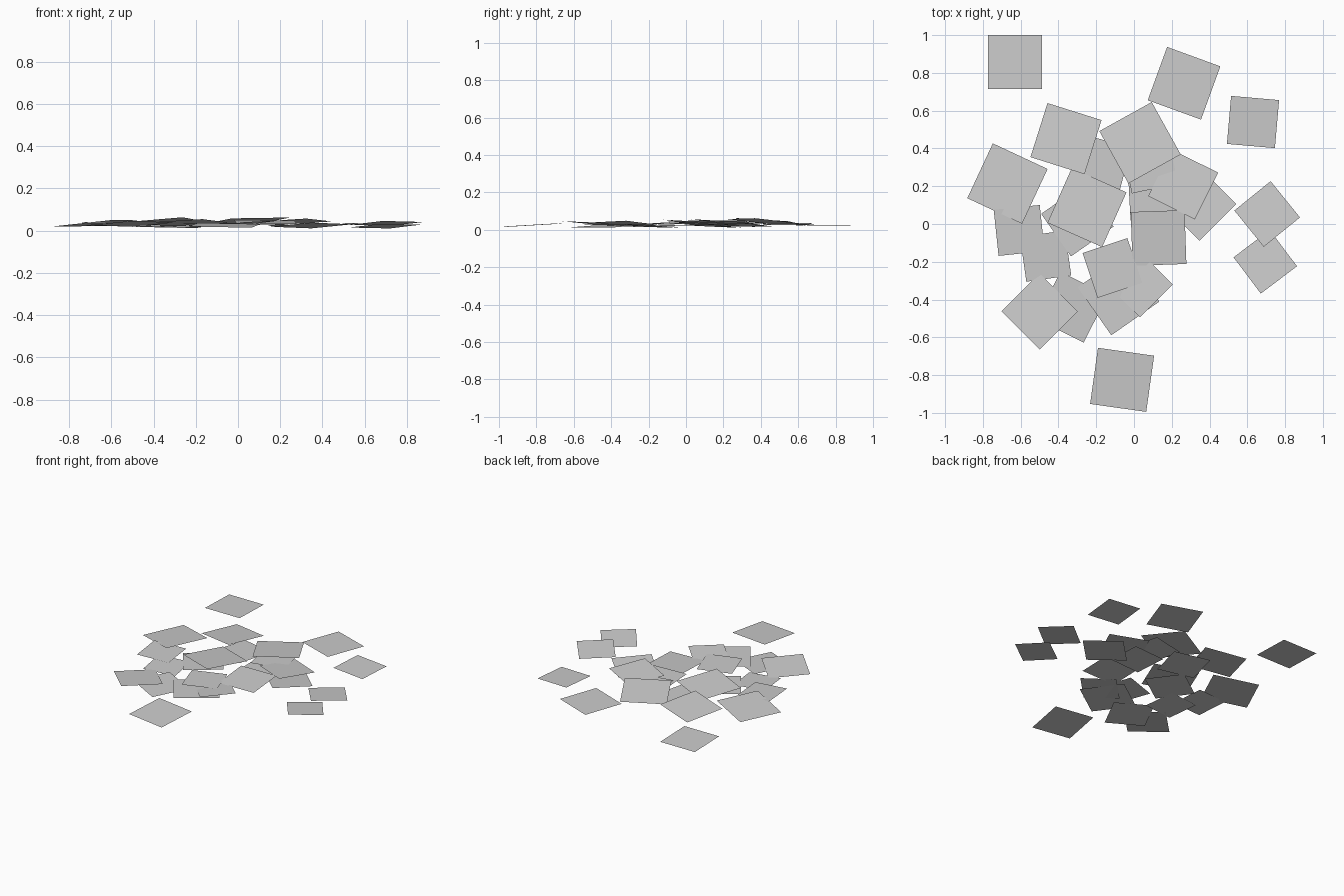
import bpy, bmesh
from math import radians
from mathutils import Matrix, Vector

cube = bpy.data.objects.get("Cube")
if cube:
    bpy.data.objects.remove(cube)

# Single plain grey for every sheet
grey = bpy.data.materials.new("plain_grey")
grey.use_nodes = True
grey.diffuse_color = (0.6, 0.6, 0.6, 1)
bsdf = next(n for n in grey.node_tree.nodes if n.type == 'BSDF_PRINCIPLED')
bsdf.inputs["Base Color"].default_value = (0.6, 0.6, 0.6, 1)
bsdf.inputs["Roughness"].default_value = 0.8

# Tilts: slope of the sheet along x and along y
LEVEL = (0.01, -0.01)
BACK_LOW = (0.03, -0.07)
RIGHT_HIGH = (0.09, -0.04)
STEEP = (0.06, -0.08)
FRONT_LOW = (-0.01, 0.06)
LEFT_HIGH = (-0.03, 0.02)


def sheet(name, x, y, z, size, angle, tilt):
    """A thin square sheet turned about z and leaning by the given slopes."""
    bm = bmesh.new()
    bmesh.ops.create_grid(bm, x_segments=1, y_segments=1, size=size / 2,
                          matrix=Matrix.Rotation(radians(angle), 4, 'Z'))
    for v in bm.verts:
        v.co.z = max(v.co.x * tilt[0] + v.co.y * tilt[1], 0.002 - z)
        v.co += Vector((x, y, z))
    mesh = bpy.data.meshes.new(name)
    bm.to_mesh(mesh)
    bm.free()
    mesh.materials.append(grey)
    obj = bpy.data.objects.new(name, mesh)
    bpy.context.collection.objects.link(obj)


# Loose outer sheets
sheet("sheet_back_right_corner", -0.63, 0.857, 0.026, 0.286, 0, (0.0, -0.03))
sheet("sheet_back_left", 0.265, 0.745, 0.025, 0.30, -20, LEVEL)
sheet("sheet_back_left_corner", 0.63, 0.54, 0.03, 0.255, -5, LEFT_HIGH)
sheet("sheet_left_upper", 0.705, 0.053, 0.034, 0.247, 39, BACK_LOW)
sheet("sheet_left_lower", 0.695, -0.2, 0.021, 0.24, 37, BACK_LOW)
sheet("sheet_front", -0.063, -0.825, 0.025, 0.30, -8, FRONT_LOW)

# Right-hand cluster
sheet("sheet_front_right", -0.50, -0.463, 0.032, 0.285, 45, BACK_LOW)
sheet("sheet_right_high", -0.67, 0.214, 0.035, 0.32, -25, RIGHT_HIGH)
sheet("sheet_right_mid", -0.608, -0.034, 0.034, 0.245, 6, LEFT_HIGH)
sheet("sheet_right_under", -0.468, -0.17, 0.02, 0.24, 8, LEFT_HIGH)
sheet("sheet_front_under", -0.328, -0.44, 0.018, 0.28, -27, LEFT_HIGH)

# Central pile, top sheets
sheet("sheet_pile_back_right", -0.36, 0.452, 0.042, 0.30, -17.5, STEEP)
sheet("sheet_pile_back", 0.032, 0.43, 0.044, 0.317, 29, STEEP)
sheet("sheet_pile_middle", -0.249, 0.087, 0.037, 0.317, -24, BACK_LOW)
sheet("sheet_pile_left", 0.26, 0.21, 0.042, 0.276, -26.5, BACK_LOW)
sheet("sheet_pile_front_left", 0.13, -0.074, 0.04, 0.285, 2, FRONT_LOW)

# Central pile, lower sheets
sheet("sheet_under_left", 0.347, 0.106, 0.024, 0.276, 45, BACK_LOW)
sheet("sheet_under_middle", -0.30, 0.02, 0.022, 0.275, 35, LEVEL)
sheet("sheet_under_back", -0.18, 0.31, 0.018, 0.27, -15, LEVEL)
sheet("sheet_under_back_left", 0.085, 0.31, 0.034, 0.25, 12, LEVEL)
sheet("sheet_under_centre", 0.10, 0.15, 0.027, 0.25, 3, LEVEL)

# Front of the pile
sheet("sheet_front_pile_top", -0.114, -0.233, 0.034, 0.25, 18.5, LEVEL)
sheet("sheet_front_pile_left", 0.032, -0.32, 0.033, 0.245, 45, RIGHT_HIGH)
sheet("sheet_front_pile_under", -0.082, -0.373, 0.026, 0.31, 35, LEVEL)
